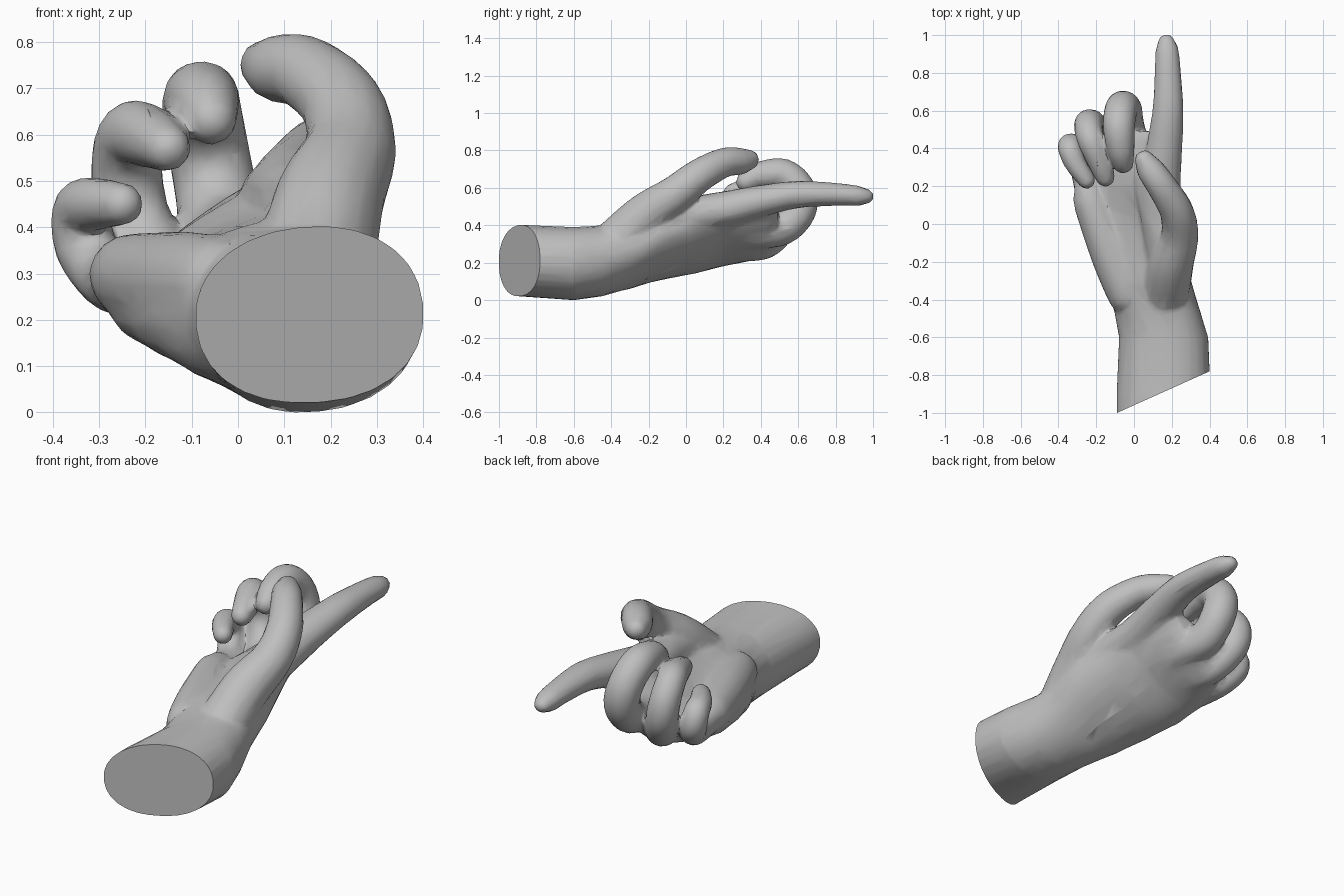
import bpy, bmesh, math
from mathutils import Vector

if "Cube" in bpy.data.objects:
    bpy.data.objects.remove(bpy.data.objects["Cube"])

skin = bpy.data.materials.new("plaster_grey")
skin.diffuse_color = (0.52, 0.52, 0.52, 1)
skin.use_nodes = True
skin.node_tree.nodes["Principled BSDF"].inputs["Base Color"].default_value = skin.diffuse_color


def bridge(bm, rings):
    """Skin consecutive rings and cap both ends."""
    n = len(rings[0])
    for a, b in zip(rings, rings[1:]):
        for i in range(n):
            j = (i + 1) % n
            bm.faces.new((a[i], a[j], b[j], b[i]))
    bm.faces.new(rings[0][::-1])
    bm.faces.new(rings[-1])


def spline(pts, steps=6):
    """Catmull-Rom interpolation of (x, y, z, radius) points."""
    p = [Vector(q) for q in pts]
    p = [2 * p[0] - p[1]] + p + [2 * p[-1] - p[-2]]
    out = []
    for a, b, c, d in zip(p, p[1:], p[2:], p[3:]):
        for s in range(steps):
            t = s / steps
            out.append(0.5 * (2 * b + (c - a) * t + (2 * a - 5 * b + 4 * c - d) * t * t
                              + (3 * b - a - 3 * c + d) * t ** 3))
    return out + [p[-2]]


def tube(bm, pts, flat=1.0, sides=16):
    """Tapering limb with a domed tip, optionally flattened."""
    path = spline(pts)
    co = [q.xyz for q in path]
    rad = [q.w for q in path]
    end, d, r = co[-1].copy(), (co[-1] - co[-2]).normalized(), rad[-1]
    for a in (30, 55, 75, 86):
        co.append(end + d * r * math.sin(math.radians(a)))
        rad.append(r * math.cos(math.radians(a)))
    rings = []
    side = Vector((1, 0, 0))
    for i, c in enumerate(co):
        t = (co[min(i + 1, len(co) - 1)] - co[max(i - 1, 0)]).normalized()
        side = (side - t * side.dot(t)).normalized()
        up = t.cross(side) * flat
        rings.append([bm.verts.new(c + rad[i] * (side * math.cos(a) + up * math.sin(a)))
                      for a in (math.tau * k / sides for k in range(sides))])
    bridge(bm, rings)


def body(bm, sections, sides=28):
    """Loft of tilted ovals: y, centre x, centre z, half width, lower and upper depth, tilt."""
    rings = []
    for y, x, z, w, low, high, tilt in sections:
        t = math.radians(tilt)
        ring = []
        for k in range(sides):
            a = math.tau * k / sides
            c, s = math.cos(a), math.sin(a)
            u = w * math.copysign(abs(c) ** 0.92, c)
            v = (high if s > 0 else low) * math.copysign(abs(s) ** 0.92, s)
            ring.append(bm.verts.new((x + u * math.cos(t) - v * math.sin(t), y,
                                      z + u * math.sin(t) + v * math.cos(t))))
        rings.append(ring)
    bridge(bm, rings)


bm = bmesh.new()

# forearm and cupped palm
body(bm, [(-1.2, .157, .212, .25, .19, .19, 6), (-.9, .157, .212, .25, .19, .19, 6),
          (-.6, .157, .2, .237, .2, .19, 6), (-.45, .12, .212, .228, .19, .185, 9),
          (-.3, .06, .25, .245, .182, .16, 16), (-.15, .03, .29, .275, .162, .12, 22),
          (.05, -.02, .335, .285, .15, .075, 28), (.2, -.045, .378, .285, .14, .055, 32),
          (.34, -.045, .388, .245, .128, .052, 35), (.43, -.035, .395, .215, .108, .042, 36),
          (.49, -.03, .4, .18, .075, .03, 36)])
# heel of the palm
tube(bm, [(0, -.47, .28, .06), (-.02, -.4, .27, .105), (-.1, -.2, .275, .115),
          (-.18, 0, .285, .105), (-.23, .12, .295, .092), (-.245, .18, .3, .075)])
# web between thumb and index finger
tube(bm, [(.17, -.2, .4, .1), (.13, 0, .455, .09), (.085, .16, .47, .075),
          (.07, .26, .47, .065)])
# thumb
tube(bm, [(.16, -.4, .28, .13), (.195, -.22, .45, .12), (.242, -.06, .565, .1),
          (.224, .07, .665, .09), (.147, .2, .734, .08), (.085, .29, .743, .073),
          (.058, .335, .75, .056)])
# index finger, straight
tube(bm, [(.16, -.12, .42, .1), (.145, .06, .46, .11), (.135, .2, .482, .112),
          (.16, .4, .53, .096), (.18, .6, .565, .083), (.179, .8, .565, .07),
          (.175, .92, .557, .062), (.172, .957, .555, .048)], flat=.88)
# middle finger, curled
tube(bm, [(0, .2, .35, .08), (-.005, .38, .365, .09), (-.035, .52, .385, .09),
          (-.048, .608, .48, .09), (-.068, .606, .59, .088), (-.08, .52, .672, .085),
          (-.07, .4, .668, .074), (-.058, .325, .635, .058)])
# ring finger, curled
tube(bm, [(-.1, .15, .285, .08), (-.12, .3, .288, .08), (-.16, .43, .303, .08),
          (-.22, .52, .405, .08), (-.241, .52, .52, .078), (-.228, .445, .6, .073),
          (-.182, .33, .59, .065), (-.153, .25, .572, .053)])
# little finger, curled
tube(bm, [(-.22, .08, .28, .075), (-.25, .22, .28, .072), (-.285, .34, .295, .068),
          (-.33, .41, .36, .068), (-.338, .395, .435, .064), (-.31, .32, .45, .058),
          (-.252, .233, .45, .048)])

bmesh.ops.recalc_face_normals(bm, faces=bm.faces)
mesh = bpy.data.meshes.new("hand")
bm.to_mesh(mesh)
bm.free()
hand = bpy.data.objects.new("hand", mesh)
bpy.context.collection.objects.link(hand)
bpy.context.view_layer.objects.active = hand
hand.select_set(True)

# fuse the parts into one skin and soften the joins
fuse = hand.modifiers.new("fuse", 'REMESH')
fuse.mode = 'VOXEL'
fuse.voxel_size = 0.01
soft = hand.modifiers.new("soften", 'SMOOTH')
soft.factor, soft.iterations = 0.5, 10
thin = hand.modifiers.new("facet", 'DECIMATE')
thin.ratio = 0.05
for name in ("fuse", "soften", "facet"):
    bpy.ops.object.modifier_apply(modifier=name)

# slanted flat cut through the forearm
bm = bmesh.new()
bm.from_mesh(hand.data)
bmesh.ops.bisect_plane(bm, geom=bm.verts[:] + bm.edges[:] + bm.faces[:],
                       plane_co=(.155, -.89, .2), plane_no=(.22, -.49, 0),
                       clear_outer=True)
bmesh.ops.holes_fill(bm, edges=[e for e in bm.edges if e.is_boundary], sides=0)
bmesh.ops.recalc_face_normals(bm, faces=bm.faces)
bm.to_mesh(hand.data)
bm.free()

hand.data.materials.clear()
hand.data.materials.append(skin)
bpy.ops.object.shade_smooth_by_angle(angle=math.radians(40))
